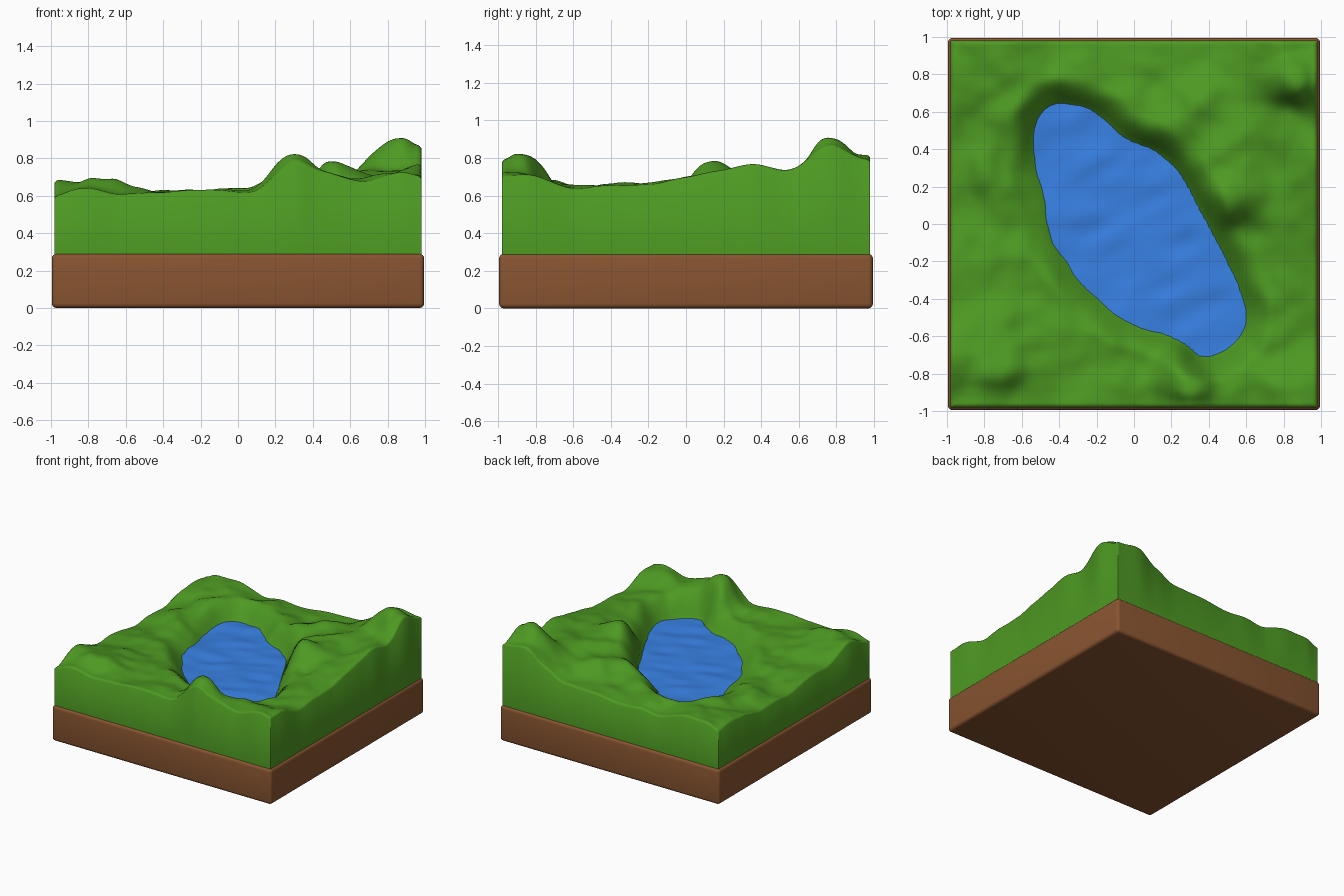
import bpy, bmesh, math
from mathutils import Vector, noise

if "Cube" in bpy.data.objects:
    bpy.data.objects.remove(bpy.data.objects["Cube"])

E = 0.98        # half width of the turf block
WATER = 0.50    # water level
N = 110         # turf grid resolution


def material(name, rgb):
    m = bpy.data.materials.new(name)
    m.diffuse_color = (*rgb, 1)
    m.use_nodes = True
    m.node_tree.nodes["Principled BSDF"].inputs["Base Color"].default_value = m.diffuse_color
    return m


def finish(bm, name, mat, angle=50):
    bmesh.ops.recalc_face_normals(bm, faces=bm.faces)
    me = bpy.data.meshes.new(name)
    bm.to_mesh(me)
    bm.free()
    ob = bpy.data.objects.new(name, me)
    bpy.context.collection.objects.link(ob)
    me.materials.append(mat)
    bpy.ops.object.select_all(action='DESELECT')
    bpy.context.view_layer.objects.active = ob
    ob.select_set(True)
    bpy.ops.object.shade_smooth_by_angle(angle=math.radians(angle))
    return ob


def smooth(t):
    t = max(0.0, min(1.0, t))
    return t * t * (3 - 2 * t)


def profile(pts, u):
    # smooth interpolation through (position, height) pairs
    for (a, ha), (b, hb) in zip(pts, pts[1:]):
        if u <= b:
            return ha + (hb - ha) * smooth((u - a) / (b - a))
    return pts[-1][1]


# Soil slab
bm = bmesh.new()
bmesh.ops.create_cube(bm, size=1)
for v in bm.verts:
    v.co = (v.co.x * 1.99, v.co.y * 1.99, 0.145 + v.co.z * 0.29)
bmesh.ops.bevel(bm, geom=bm.edges[:], offset=0.025, segments=4, profile=0.5, affect='EDGES')
finish(bm, "soil_base", material("soil", (0.25, 0.09, 0.03)))

# Shoreline, smoothed with a closed spline
shore = [(-.355, .65), (-.18, .585), (-.05, .465), (.135, .385), (.27, .24), (.365, .065),
         (.42, -.05), (.535, -.27), (.6, -.49), (.54, -.64), (.37, -.71), (.24, -.625),
         (-.01, -.535), (-.24, -.365), (-.425, -.105), (-.47, .105), (-.54, .32),
         (-.53, .51), (-.46, .625)]
P = [Vector(p) for p in shore]
outline = []
for i in range(len(P)):
    a, b, c, d = (P[(i + k) % len(P)] for k in (-1, 0, 1, 2))
    for s in range(5):
        t = s / 5
        outline.append(0.5 * (2 * b + (c - a) * t + (2 * a - 5 * b + 4 * c - d) * t ** 2
                              + (3 * b - a - 3 * c + d) * t ** 3))


def shore_distance(x, y):
    # signed distance to the shoreline, negative over water
    best, inside = 9.0, False
    q = outline[-1]
    for p in outline:
        dx, dy = p.x - q.x, p.y - q.y
        t = max(0, min(1, ((x - q.x) * dx + (y - q.y) * dy) / (dx * dx + dy * dy)))
        best = min(best, (x - q.x - t * dx) ** 2 + (y - q.y - t * dy) ** 2)
        if (p.y > y) != (q.y > y) and x < q.x + (y - q.y) / dy * dx:
            inside = not inside
        q = p
    return -math.sqrt(best) if inside else math.sqrt(best)


# Height profiles along the four edges
front = [(-1, .61), (-.85, .65), (-.6, .61), (-.3, .625), (.1, .62), (.2, .71), (.3, .80),
         (.45, .73), (.68, .67), (.9, .735), (1, .71)]
right = [(-1, .71), (-.85, .72), (-.58, .63), (-.45, .655), (-.2, .66), (0, .71), (.2, .73),
         (.38, .78), (.54, .725), (.77, .88), (.9, .82), (1, .79)]
back = [(-1, .585), (-.88, .65), (-.69, .66), (-.43, .58), (-.25, .6), (-.13, .58), (.17, .61),
        (.45, .62), (.6, .7), (.77, .82), (1, .79)]
left = [(-1, .59), (-.72, .69), (-.45, .59), (-.25, .61), (.05, .55), (.2, .58), (.4, .56),
        (.65, .61), (.85, .62), (1, .585)]
# Hills and hollows inside the block
ctrl = [(-.1, .6, .64), (.25, .45, .68), (.5, .15, .78), (.45, .3, .72), (.6, -.1, .64),
        (.7, -.35, .64), (.7, -.6, .65), (.5, -.8, .70), (.3, -.88, .83), (.0, -.7, .61),
        (-.3, -.55, .61), (-.5, -.3, .6), (-.6, 0, .58), (-.65, .3, .6), (-.65, .6, .63),
        (-.3, .8, .63), (.1, .75, .64), (.5, .65, .69), (.75, .3, .72), (.87, .77, .91),
        (.85, .54, .72), (.85, 0, .69), (-.75, -.75, .67)]
for k in range(41):
    u = -1 + k / 20
    ctrl += [(u, -E, profile(front, u)), (E, u, profile(right, u)),
             (u, E, profile(back, u)), (-E, u, profile(left, u))]
# interior points count more than the dense edge samples
weights = [4 if i < 23 else 1 for i in range(len(ctrl))]


def height(x, y):
    tot = acc = 0
    edge = E - max(abs(x), abs(y))
    soft = 0.003 + 0.006 * smooth(edge / 0.3)     # rounder hills away from the rim
    for (cx, cy, cz), k in zip(ctrl, weights):
        w = k / ((x - cx) ** 2 + (y - cy) ** 2 + soft) ** 2
        tot += w
        acc += w * cz
    bump = noise.noise(Vector((x * 4.5, y * 4.5, 3.1))) * 0.04 \
        + noise.noise(Vector((x * 9, y * 9, 7.7))) * 0.015
    h = acc / tot + bump * (0.3 + 0.7 * smooth(edge / 0.2))
    d = shore_distance(x, y)
    if d < 0:
        return WATER + max(-0.06, d * 0.9)
    h = WATER + (h - WATER) * math.sin(min(1, d / 0.15) * math.pi / 2)
    return h - 0.014 * (1 - min(1, edge / 0.02)) ** 2


# Turf block: displaced grid with skirts
bm = bmesh.new()
grid = []
for j in range(N + 1):
    row = []
    for i in range(N + 1):
        # a little denser toward the rim so the edge rounds over
        x, y = (E * math.sin((2 * k / N - 1) * 1.25) / math.sin(1.25) for k in (i, j))
        row.append(bm.verts.new((x, y, height(x, y))))
    grid.append(row)
for j in range(N):
    for i in range(N):
        bm.faces.new((grid[j][i], grid[j][i + 1], grid[j + 1][i + 1], grid[j + 1][i]))
rim = (grid[0][:-1] + [r[-1] for r in grid[:-1]] + grid[-1][:0:-1]
       + [r[0] for r in grid[:0:-1]])
low = [bm.verts.new((v.co.x, v.co.y, 0.27)) for v in rim]
for k in range(len(rim)):
    n = (k + 1) % len(rim)
    bm.faces.new((rim[k], low[k], low[n], rim[n]))
bm.faces.new(low)
finish(bm, "grass_terrain", material("grass", (0.075, 0.32, 0.016)), 70)

# Lake: rings shrinking to the centre, with gentle ripples
bm = bmesh.new()
mid = Vector((0.03, -0.03))


def water_vert(p):
    z = WATER + 0.014 * noise.noise(Vector((p.x * 4 + p.y * 2, p.y * 9 - p.x * 4, 1.3)))
    return bm.verts.new((p.x, p.y, z))


rings = [[water_vert(mid + (p - mid) * 1.025 * k / 24) for p in outline] for k in range(1, 25)]
centre = water_vert(mid)
M = len(outline)
for k in range(M):
    n = (k + 1) % M
    bm.faces.new((centre, rings[0][n], rings[0][k]))
    for a, b in zip(rings, rings[1:]):
        bm.faces.new((a[k], a[n], b[n], b[k]))
lake = finish(bm, "lake_water", material("water", (0.04, 0.22, 0.78)))
if lake.data.polygons[0].normal.z < 0:
    lake.data.flip_normals()
